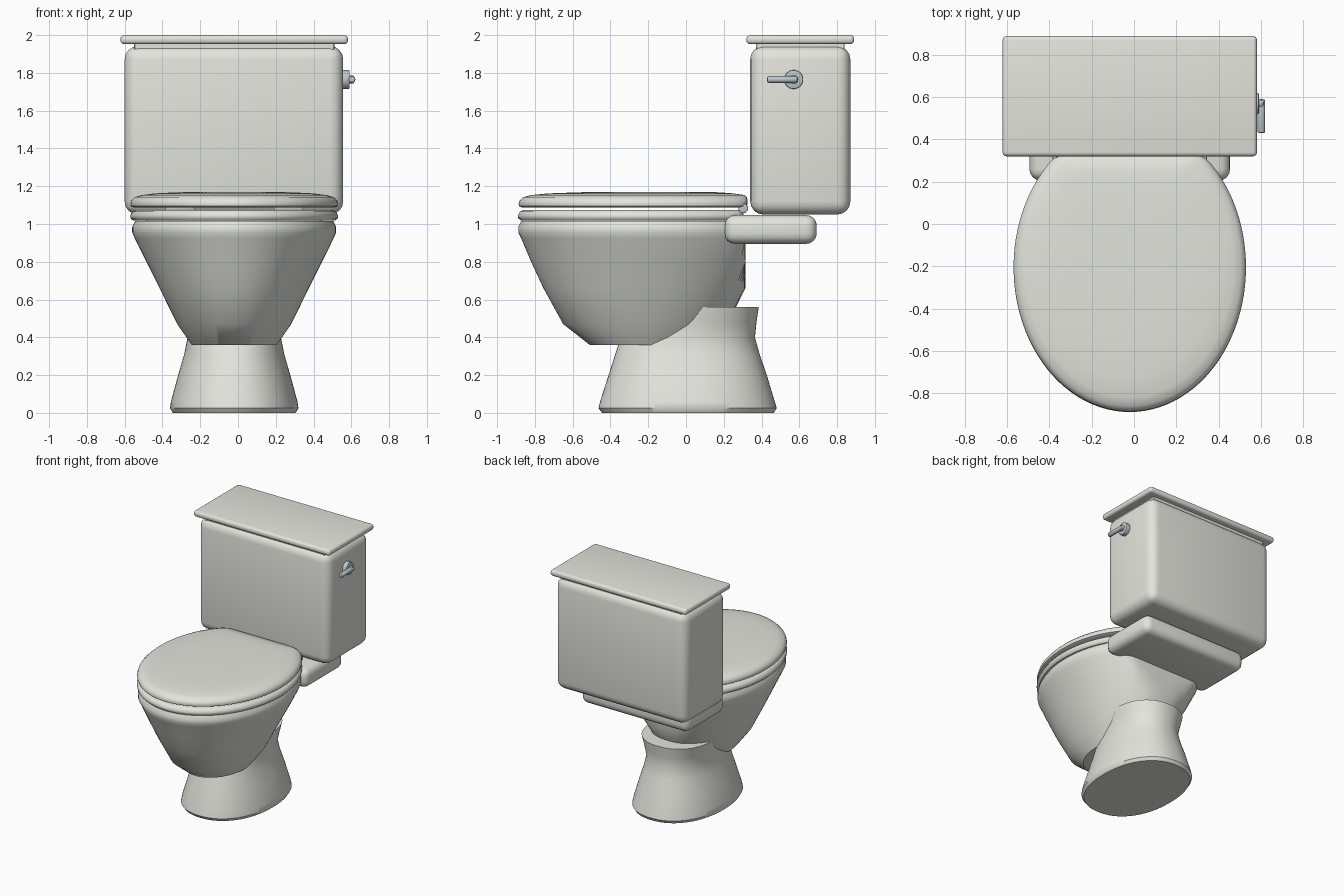
import bpy, bmesh, math
from mathutils import Vector

if "Cube" in bpy.data.objects:
    bpy.data.objects.remove(bpy.data.objects["Cube"])

CX = -0.02   # body axis (the handle sticks out on the right)
N = 96

def material(name, rgb):
    m = bpy.data.materials.new(name)
    m.diffuse_color = (*rgb, 1)
    m.use_nodes = True
    m.node_tree.nodes["Principled BSDF"].inputs["Base Color"].default_value = m.diffuse_color
    return m

CERAMIC = material("ceramic", (0.78, 0.78, 0.73))
METAL = material("metal", (0.50, 0.57, 0.61))

def finish(bm, name, mat, angle=40):
    bmesh.ops.recalc_face_normals(bm, faces=bm.faces)
    me = bpy.data.meshes.new(name)
    bm.to_mesh(me)
    bm.free()
    ob = bpy.data.objects.new(name, me)
    bpy.context.collection.objects.link(ob)
    me.materials.append(mat)
    bpy.ops.object.select_all(action='DESELECT')
    bpy.context.view_layer.objects.active = ob
    ob.select_set(True)
    bpy.ops.object.shade_smooth_by_angle(angle=math.radians(angle))
    return ob

def soft_min(a, b, k):
    h = max(k - abs(a - b), 0) / k
    return min(a, b) - h * h * k / 4

def loft(name, rings, power=2.0, closed=False):
    """Rings of (half width, front y, back y, z, flat back limit)."""
    bm = bmesh.new()
    loops = []
    for a, front, back, z, clip in rings:
        c, b = (front + back) / 2, (back - front) / 2
        loop = []
        for i in range(N):
            t = 2 * math.pi * i / N
            co, si = math.cos(t), math.sin(t)
            x = a * math.copysign(abs(co) ** (2 / power), co)
            y = c + b * math.copysign(abs(si) ** (2 / power), si)
            loop.append(bm.verts.new((CX + x, soft_min(y, clip, 0.03), z)))
        loops.append(loop)
    pairs = list(zip(loops, loops[1:]))
    if closed:
        pairs.append((loops[-1], loops[0]))
    for lo, hi in pairs:
        for i in range(N):
            j = (i + 1) % N
            bm.faces.new((lo[i], lo[j], hi[j], hi[i]))
    if not closed:
        bm.faces.new(loops[0])
        bm.faces.new(loops[-1])
    return finish(bm, name, CERAMIC)

def box(name, lo, hi, bevel, segments=4, mat=CERAMIC):
    lo, hi = Vector(lo), Vector(hi)
    bm = bmesh.new()
    bmesh.ops.create_cube(bm, size=1)
    for v in bm.verts:
        v.co = (lo + hi) / 2 + v.co * (hi - lo)
    bmesh.ops.bevel(bm, geom=bm.edges[:], offset=bevel, segments=segments,
                    profile=0.5, affect='EDGES')
    return finish(bm, name, mat)

def rod(name, start, end, radius, bevel=0.005):
    start, end = Vector(start), Vector(end)
    d = end - start
    bm = bmesh.new()
    bmesh.ops.create_cone(bm, cap_ends=True, segments=32, radius1=radius,
                          radius2=radius, depth=d.length)
    rims = [e for e in bm.edges if abs(e.verts[0].co.z - e.verts[1].co.z) < 1e-4]
    bmesh.ops.bevel(bm, geom=rims, offset=bevel, segments=2, profile=0.5, affect='EDGES')
    q = d.to_track_quat('Z', 'Y')
    for v in bm.verts:
        v.co = q @ v.co + (start + end) / 2
    return finish(bm, name, METAL)

# Pedestal foot, waisted and flaring again under the bowl
loft("pedestal", [
    (0.325, -0.445, 0.465, 0.00, 9), (0.34, -0.463, 0.48, 0.025, 9),
    (0.335, -0.455, 0.47, 0.06, 9), (0.297, -0.41, 0.428, 0.20, 9),
    (0.265, -0.375, 0.39, 0.31, 9), (0.247, -0.345, 0.365, 0.40, 9),
    (0.258, -0.28, 0.373, 0.48, 9), (0.27, -0.22, 0.385, 0.56, 9)], power=2.2)

# Bowl with flat back and hollow inside
B = 0.315
loft("bowl", [
    (0.225, -0.51, 0.09, 0.36, B), (0.302, -0.65, 0.22, 0.47, B),
    (0.395, -0.755, 0.335, 0.66, B), (0.465, -0.82, 0.42, 0.80, B),
    (0.527, -0.873, 0.475, 0.925, B), (0.54, -0.888, 0.485, 0.955, B),
    (0.54, -0.888, 0.485, 0.985, B), (0.525, -0.873, 0.475, 1.015, B),
    (0.38, -0.72, 0.22, 1.015, B), (0.36, -0.70, 0.20, 0.96, B),
    (0.27, -0.58, 0.10, 0.70, B), (0.13, -0.38, -0.05, 0.50, B)])

# Seat ring
loft("seat", [
    (0.535, -0.875, 0.465, 1.018, 0.305), (0.548, -0.888, 0.478, 1.03, 0.305),
    (0.55, -0.89, 0.48, 1.045, 0.305), (0.54, -0.88, 0.47, 1.065, 0.305),
    (0.52, -0.86, 0.45, 1.074, 0.30), (0.36, -0.70, 0.20, 1.074, 0.28),
    (0.36, -0.70, 0.20, 1.018, 0.28)], closed=True)

# Seat lid, gently domed
loft("seat_lid", [
    (0.53, -0.868, 0.46, 1.087, B), (0.547, -0.883, 0.478, 1.094, 0.322),
    (0.55, -0.887, 0.48, 1.107, 0.325), (0.545, -0.88, 0.475, 1.125, 0.325),
    (0.527, -0.862, 0.46, 1.142, 0.323), (0.49, -0.82, 0.43, 1.153, 0.312),
    (0.42, -0.73, 0.35, 1.162, 0.25), (0.30, -0.56, 0.18, 1.168, 0.18),
    (0.15, -0.38, -0.02, 1.17, 0.1)])

# Shelf behind the bowl and cistern
box("tank_shelf", (-0.495, 0.205, 0.895), (0.455, 0.692, 1.047), 0.055)
box("tank", (-0.60, 0.34, 1.05), (0.557, 0.87, 1.942), 0.07)
box("tank_lid_lip", (-0.55, 0.37, 1.92), (0.51, 0.84, 1.965), 0.005, 1)
box("tank_lid", (-0.622, 0.32, 1.952), (0.582, 0.89, 2.0), 0.02)

# Hinge barrels
for side, label in ((-1, "left"), (1, "right")):
    rod("hinge_" + label, (CX + side * 0.21, 0.303, 1.083),
        (CX + side * 0.365, 0.303, 1.083), 0.026)

# Flush handle
rod("handle_plate", (0.545, 0.57, 1.765), (0.591, 0.57, 1.765), 0.05)
rod("handle_hub", (0.58, 0.57, 1.765), (0.612, 0.57, 1.765), 0.022)
rod("handle_lever", (0.603, 0.43, 1.765), (0.603, 0.59, 1.765), 0.018, 0.008)
